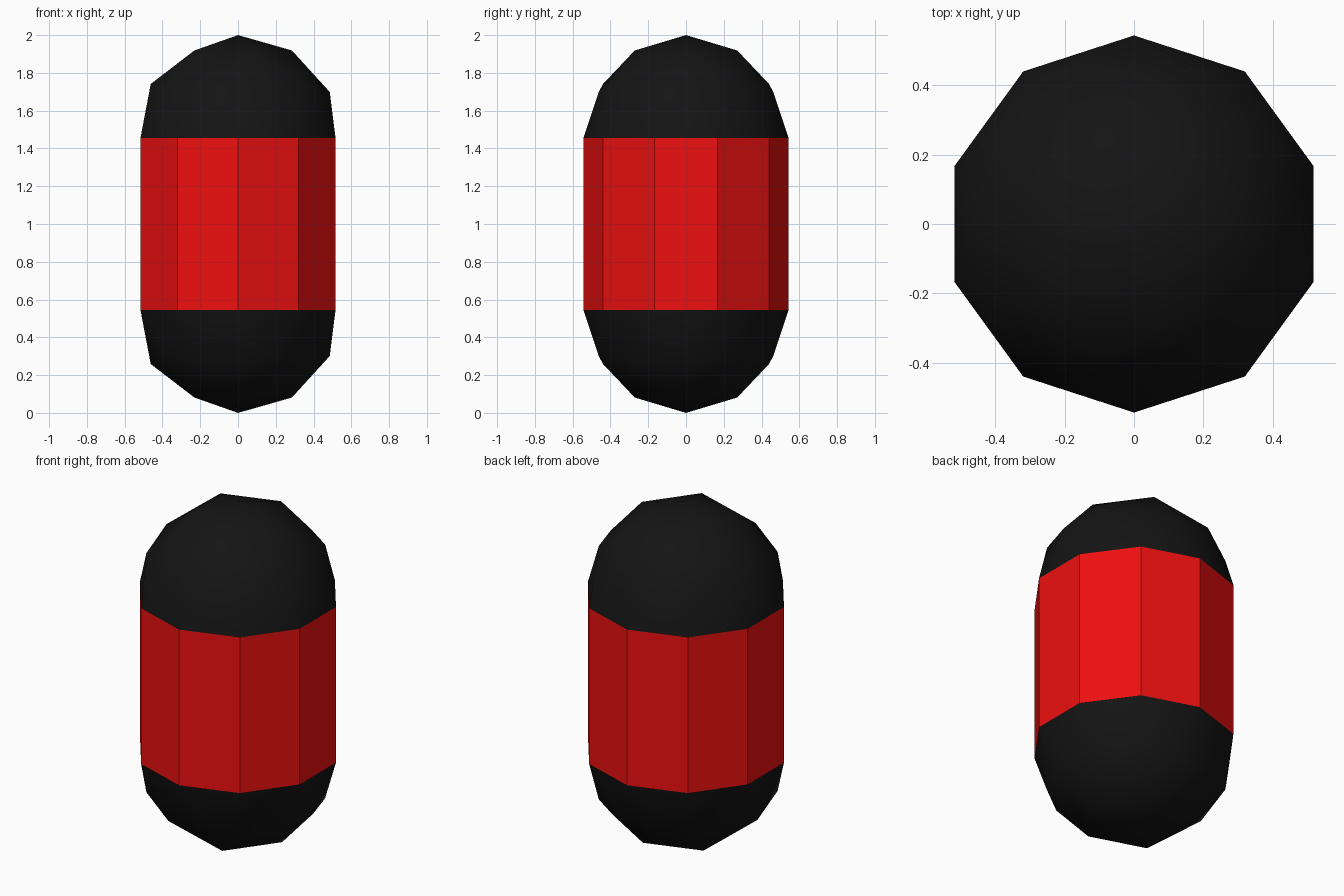
import bpy, bmesh
from mathutils import Matrix

if "Cube" in bpy.data.objects:
    bpy.data.objects.remove(bpy.data.objects["Cube"])

R = 0.543           # radius of the capsule
LOW, HIGH = 0.545, 1.455  # ends of the coloured band


def material(name, color):
    m = bpy.data.materials.new(name)
    m.diffuse_color = color
    m.use_nodes = True
    m.node_tree.nodes["Principled BSDF"].inputs["Base Color"].default_value = m.diffuse_color
    return m


def make_object(name, bm, mat, smooth):
    bmesh.ops.recalc_face_normals(bm, faces=bm.faces)
    for f in bm.faces:
        f.smooth = smooth
    mesh = bpy.data.meshes.new(name)
    bm.to_mesh(mesh)
    bm.free()
    mesh.materials.append(mat)
    obj = bpy.data.objects.new(name, mesh)
    bpy.context.collection.objects.link(obj)
    return obj


black = material("black", (0.007, 0.007, 0.007, 1))
red = material("red", (0.85, 0.005, 0.005, 1))


def dome(name, z, direction):
    # upper half of an icosphere; its equator is a ten-sided ring
    bm = bmesh.new()
    bmesh.ops.create_icosphere(bm, subdivisions=2, radius=LOW)
    lower = [v for v in bm.verts if v.co.z < -0.01]
    bmesh.ops.delete(bm, geom=lower, context='VERTS')
    bm.transform(Matrix.Translation((0, 0, z)) @ Matrix.Diagonal((R / LOW, R / LOW, direction, 1)))
    obj = make_object(name, bm, black, True)
    # make normals point outwards
    mesh = obj.data
    top = max(mesh.polygons, key=lambda p: (p.center.z - z) * direction)
    if top.normal.z * direction < 0:
        mesh.flip_normals()
    return obj


# rounded ends
dome("top_dome", HIGH, 1)
dome("bottom_dome", LOW, -1)

# ten-sided middle band
bm = bmesh.new()
bmesh.ops.create_cone(bm, cap_ends=False, segments=10, radius1=R, radius2=R, depth=HIGH - LOW,
                      matrix=Matrix.Translation((0, 0, (LOW + HIGH) / 2)))
band = make_object("middle_band", bm, red, False)
side = band.data.polygons[0]
if side.normal.x * side.center.x + side.normal.y * side.center.y < 0:
    band.data.flip_normals()
